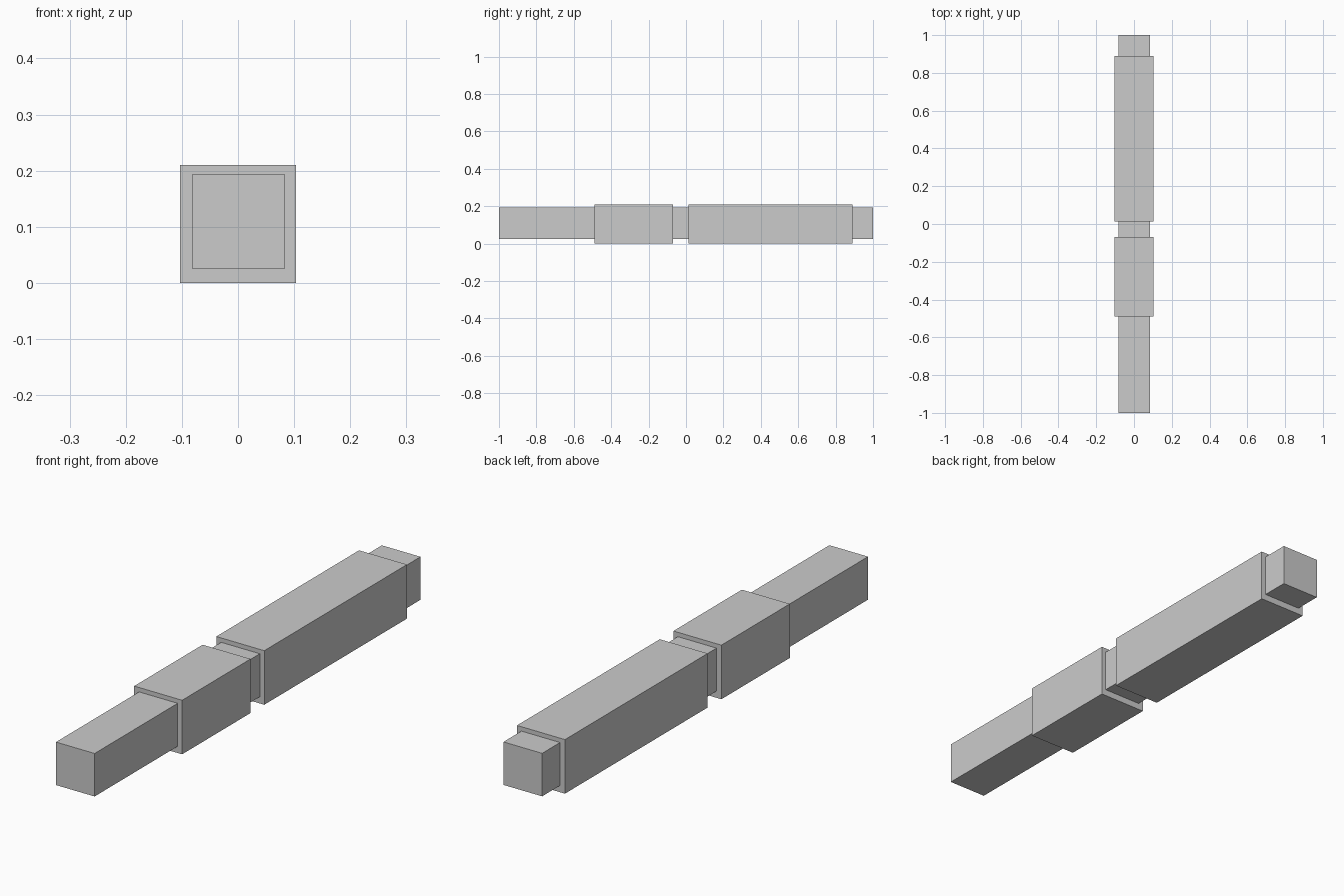
import bpy

if "Cube" in bpy.data.objects:
    bpy.data.objects.remove(bpy.data.objects["Cube"])


def box(name, lo, hi):
    """Axis-aligned box between two corners."""
    bpy.ops.mesh.primitive_cube_add(size=1, location=[(a + b) / 2 for a, b in zip(lo, hi)])
    ob = bpy.context.object
    ob.name = name
    ob.scale = [b - a for a, b in zip(lo, hi)]
    bpy.ops.object.transform_apply(location=False, rotation=False, scale=True)
    return ob


# Long square core running the full length
box("core_bar", (-0.082, -1.0, 0.026), (0.084, 1.0, 0.193))

# Two thicker square sleeves around the core
for name, y0, y1 in (("front_sleeve", -0.49, -0.07), ("rear_sleeve", 0.014, 0.89)):
    box(name, (-0.103, y0, 0.0), (0.103, y1, 0.21))
